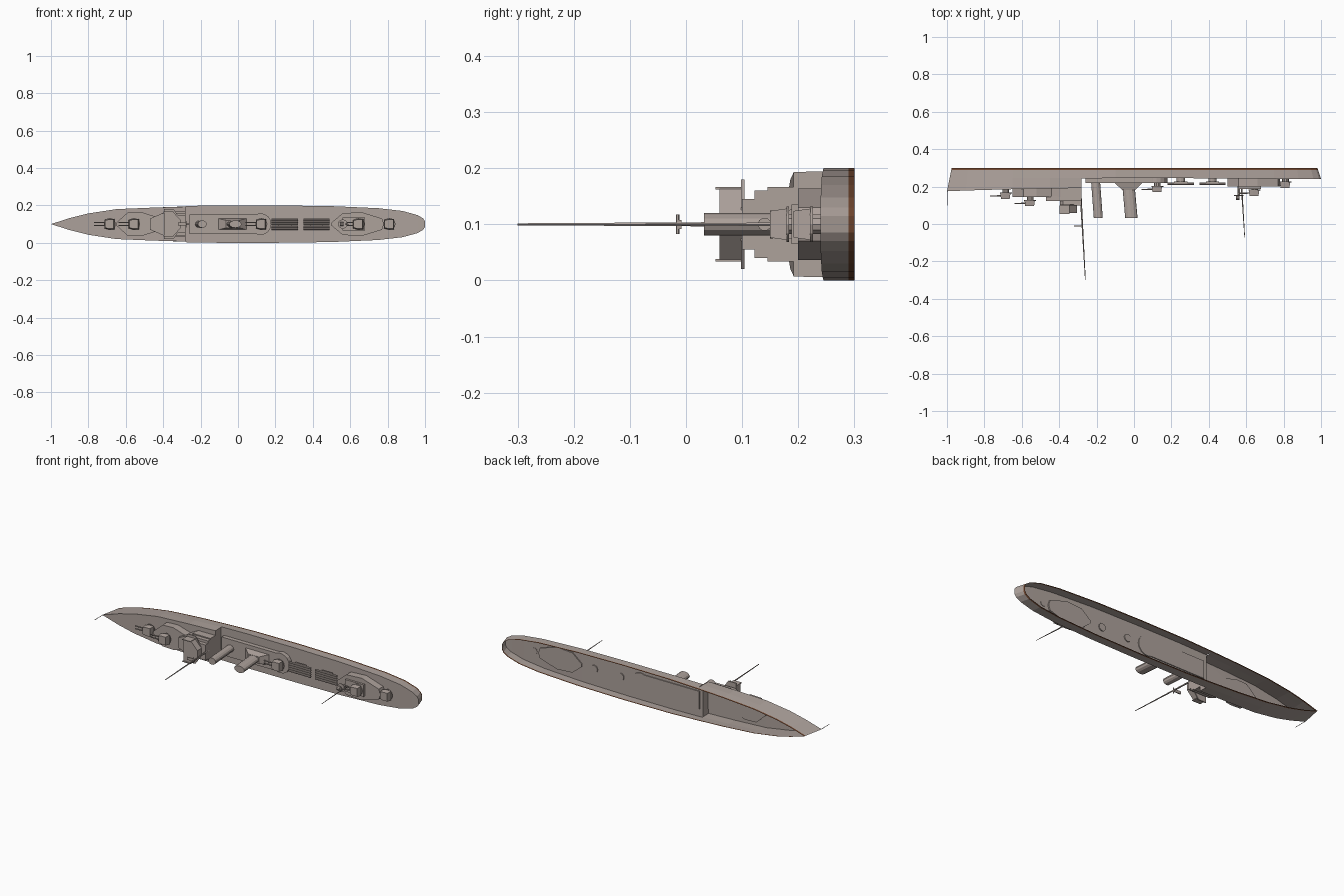
import bpy, bmesh, math
from mathutils import Matrix, Vector

cube = bpy.data.objects.get("Cube")
if cube:
    bpy.data.objects.remove(cube, do_unlink=True)

# Parts are built upright (x along, y across, z up), then the ship is laid on its side
LAY = Matrix.Translation((0, 0.3, 0.1)) @ Matrix.Rotation(math.pi / 2, 4, 'X')
BREAK = -0.28


def material(name, rgb):
    m = bpy.data.materials.new(name)
    m.use_nodes = True
    m.diffuse_color = (*rgb, 1)
    m.node_tree.nodes["Principled BSDF"].inputs["Base Color"].default_value = (*rgb, 1)
    return m


GREY = material("warm_grey", (0.42, 0.36, 0.33))
RED = material("red_brown", (0.17, 0.065, 0.03))


def finish(name, bm, mats=(GREY,), closed=True):
    if closed:
        bmesh.ops.recalc_face_normals(bm, faces=bm.faces[:])
    me = bpy.data.meshes.new(name)
    bm.to_mesh(me)
    bm.free()
    me.transform(LAY)
    for m in mats:
        me.materials.append(m)
    ob = bpy.data.objects.new(name, me)
    bpy.context.collection.objects.link(ob)
    return ob


def prism(name, outline, z0, z1, top_scale=1.0, shift=0.0):
    """Extrude an (x, y) outline upwards, optionally tapering and leaning it."""
    bm = bmesh.new()
    cx = sum(p[0] for p in outline) / len(outline)
    low = [bm.verts.new((x, y, z0)) for x, y in outline]
    top = [bm.verts.new((cx + (x - cx) * top_scale + shift, y * top_scale, z1)) for x, y in outline]
    bm.faces.new(low)
    bm.faces.new(top)
    n = len(low)
    for i in range(n):
        j = (i + 1) % n
        bm.faces.new((low[i], low[j], top[j], top[i]))
    return finish(name, bm)


def mirrored(half):
    """Close a half outline running bow to stern on the positive side."""
    return half + [(x, -y) for x, y in reversed(half) if y > 0]


def box(name, x0, x1, half, z0, z1, y=0.0):
    return prism(name, [(x0, y - half), (x1, y - half), (x1, y + half), (x0, y + half)], z0, z1)


def disc(name, x, r, z0, z1, sides=12):
    pts = [(x + r * math.cos(math.tau * i / sides), r * math.sin(math.tau * i / sides))
           for i in range(sides)]
    return prism(name, pts, z0, z1)


def rod(name, a, b, r0, r1, sides=6):
    bm = bmesh.new()
    a, b = Vector(a), Vector(b)
    d = b - a
    place = Matrix.Translation((a + b) / 2) @ d.to_track_quat('Z', 'Y').to_matrix().to_4x4()
    bmesh.ops.create_cone(bm, cap_ends=True, segments=sides, radius1=r0, radius2=r1,
                          depth=d.length, matrix=place)
    return finish(name, bm)


# Open-bottomed hull: (x, half width, deck height)
FORE = [(-1, 0, .125), (-.9, .032, .121), (-.8, .057, .118), (-.65, .08, .114),
        (-.45, .092, .11), (BREAK, .097, .108)]
AFT = [(BREAK, .097, .056), (-.1, .1, .055), (.2, .1, .055), (.5, .096, .056),
       (.75, .085, .058), (.88, .07, .059), (.96, .048, .06), (.99, .03, .06), (1, .015, .06)]


def station(bm, x, w, deck):
    """Return the vertex rows of both sides, from the waterline to the deck edge."""
    sides = []
    heights = (0, .01, .055, deck) if deck > .1 else (0, .01, deck)
    for s in (1, -1):
        row = []
        for z in heights:
            f = 1 - z / deck
            pull = -.025 * x ** 7 * f if x < 0 else -.02 * x ** 7 * f
            width = w * (1 - .2 * f * max(0, -x))
            if deck > .1 and x > -.5 and z == deck:
                width *= .96
            row.append(bm.verts.new((x + pull, s * width, z)))
        sides.append(row)
    return sides


def loft(name, stations):
    bm = bmesh.new()
    rows = [station(bm, *s) for s in stations]
    for a, b in zip(rows, rows[1:]):
        for side in (0, 1):
            for k in range(len(a[0]) - 1):
                quad = [a[side][k], b[side][k], b[side][k + 1], a[side][k + 1]]
                face = bm.faces.new(quad if side else quad[::-1])
                face.material_index = 1 if k == 0 else 0
        bm.faces.new((a[1][-1], b[1][-1], b[0][-1], a[0][-1]))
    # Transom at the stern, or bulkhead at the forecastle break
    l, r = rows[-1]
    for k in range(len(l) - 1):
        if stations is AFT or k == 2:
            face = bm.faces.new((r[k], l[k], l[k + 1], r[k + 1]))
            face.material_index = 1 if k == 0 else 0
    bmesh.ops.remove_doubles(bm, verts=bm.verts[:], dist=1e-5)
    return finish(name, bm, (GREY, RED), closed=False)


loft("forward_hull", FORE)
loft("aft_hull", AFT)

# Forward deckhouse and bridge
prism("forward_deckhouse", mirrored([(-.65, .008), (-.59, .062), (-.52, .065), (-.44, .04),
                                     (-.39, .066), (BREAK, .066)]), .105, .155)
prism("bridge_base", mirrored([(-.47, .03), (-.4, .06), (BREAK, .06)]), .15, .178)
prism("bridge_tower", mirrored([(-.395, .03), (-.38, .045), (BREAK, .045)]), .17, .2)
prism("bridge_wings", mirrored([(-.395, .08), (-.345, .08), (-.31, .03)]), .196, .202)
prism("bridge_top", mirrored([(-.395, .063), (-.345, .063), (-.305, .02)]), .2, .24)
for s in (-1, 1):
    box("bridge_end_plate", -.398, -.345, .002, .2, .247, s * .064)

# Midship deckhouse with a rounded gun platform
box("midship_deckhouse", -.26, .1, .052, .05, .08)
disc("midship_gun_platform", .12, .058, .05, .08, 16)

# Funnels with an uptake trunk
oval = [(math.cos(math.tau * i / 12), math.sin(math.tau * i / 12)) for i in range(12)]
for name, x, rx, z0 in (("forward_funnel", -.205, .024, .078), ("aft_funnel", -.028, .033, .11)):
    prism(name, [(x + rx * u, .02 * v) for u, v in oval], z0, .268, shift=.014)
bm = bmesh.new()
levels = [[bm.verts.new((x, y, z)) for x, y in ((c - w, -h), (c + w, -h), (c + w, h), (c - w, h))]
          for c, w, h, z in ((-.03, .08, .035, .055), (-.03, .075, .03, .08), (-.028, .035, .02, .117))]
bm.faces.new(levels[0])
bm.faces.new(levels[-1])
for lo, hi in zip(levels, levels[1:]):
    for i in range(4):
        bm.faces.new((lo[i], lo[i - 1], hi[i - 1], hi[i]))
finish("funnel_trunk", bm)

# Aft deckhouse
prism("aft_deckhouse", mirrored([(.5, .008), (.56, .058), (.66, .064), (.77, .03), (.78, 0)]), .05, .1)
box("aft_control_house", .56, .68, .035, .095, .112)


# Gun mounts
def gun(x, z):
    disc("gun_pedestal", x, .018, z, z + .02, 10)
    disc("gun_turntable", x, .032, z + .018, z + .023, 12)
    prism("gun_shield", mirrored([(x - .03, .022), (x - .01, .028), (x + .025, .028)]),
          z + .022, z + .052, top_scale=.85)
    for s in (-1, 1):
        rod("gun_barrel", (x - .02, s * .008, z + .036), (x - .085, s * .008, z + .038), .004, .003)


for gx, gz in ((-.685, .113), (-.555, .153), (.125, .078), (.645, .098), (.81, .056)):
    gun(gx, gz)

# Torpedo mounts
for cx in (.25, .42):
    disc("torpedo_pedestal", cx, .022, .05, .075, 12)
    box("torpedo_cradle", cx - .035, cx + .035, .03, .073, .08)
    for i in range(5):
        y = (i - 2) * .0125
        rod("torpedo_tube", (cx - .07, y, .085), (cx + .07, y, .085), .0058, .0058, 8)

# Searchlight platform beside the after mast
rod("searchlight_post", (.56, 0, .1), (.56, 0, .15), .007, .007)
disc("searchlight_platform", .56, .025, .145, .15)
rod("searchlight", (.545, 0, .16), (.565, 0, .16), .012, .012, 10)

# Masts, yard and jackstaff
rod("fore_mast", (-.285, 0, .15), (-.26, 0, .6), .005, .002)
rod("fore_yard", (-.277, -.017, .315), (-.277, .017, .315), .003, .003)
box("lookout_platform", -.32, -.275, .008, .308, .314)
rod("after_mast", (.575, 0, .1), (.592, 0, .372), .004, .0015)
rod("jackstaff", (-.997, 0, .12), (-.997, 0, .2), .0015, .0015)
